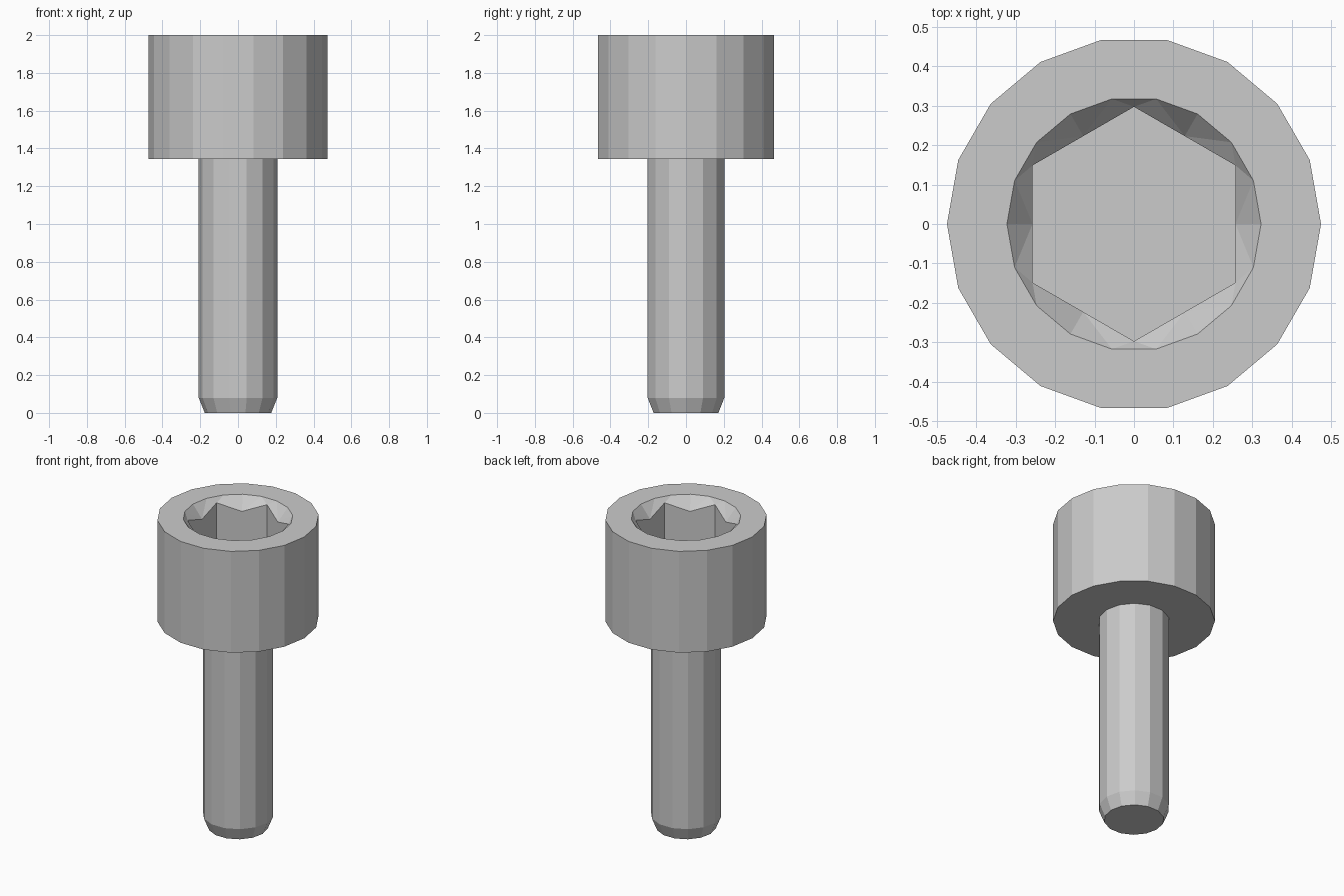
import bpy, bmesh
from math import cos, sin, pi, radians

if "Cube" in bpy.data.objects:
    bpy.data.objects.remove(bpy.data.objects["Cube"])

HEAD_SIDES, SHANK_SIDES = 18, 14
TOP, UNDER, FLOOR = 2.0, 1.345, 1.66
RIM, HEX = 0.322, 0.297

bm = bmesh.new()


def ring(n, r, z):
    return [bm.verts.new((r * cos(2 * pi * i / n), r * sin(2 * pi * i / n), z)) for i in range(n)]


def skin(a, b):
    n = len(a)
    for i in range(n):
        j = (i + 1) % n
        bm.faces.new((a[i], a[j], b[j], b[i]))


def loop_edges(r):
    return [bm.edges.get((r[i], r[i - 1])) for i in range(len(r))]


# shank with chamfered tip
tip = ring(SHANK_SIDES, 0.176, 0.0)
chamfer = ring(SHANK_SIDES, 0.208, 0.08)
neck = ring(SHANK_SIDES, 0.208, UNDER)
bm.faces.new(tip[::-1])
skin(tip, chamfer)
skin(chamfer, neck)

# head wall, top ring and flat underside
head_low = ring(HEAD_SIDES, 0.474, UNDER)
head_top = ring(HEAD_SIDES, 0.474, TOP)
rim = ring(HEAD_SIDES, RIM, TOP)
skin(head_low, head_top)
skin(head_top, rim)
bmesh.ops.triangle_fill(bm, use_beauty=True, edges=loop_edges(neck) + loop_edges(head_low))

# hexagonal socket: even points are wall middles, odd points are corners
upper, lower = [], []
for i in range(12):
    r = HEX if i % 2 else HEX * cos(pi / 6)
    a = radians(30 * i)
    x, y = r * cos(a), r * sin(a)
    upper.append(bm.verts.new((x, y, TOP - 1.25 * (RIM - r))))
    lower.append(bm.verts.new((x, y, FLOOR)))
skin(upper, lower)
bm.faces.new(lower)

# conical lead-in from the round rim to the hexagon
for k in range(6):
    r0, r1, r2, r3 = (rim[(3 * k + j) % HEAD_SIDES] for j in range(4))
    m0, c, m1 = (upper[(2 * k + j) % 12] for j in range(3))
    for f in ((r0, r1, m0), (r1, c, m0), (r1, r2, c), (r2, m1, c), (r2, r3, m1)):
        bm.faces.new(f)

bmesh.ops.recalc_face_normals(bm, faces=bm.faces[:])
mesh = bpy.data.meshes.new("socket_head_screw")
bm.to_mesh(mesh)
bm.free()
obj = bpy.data.objects.new("socket_head_screw", mesh)
bpy.context.collection.objects.link(obj)
